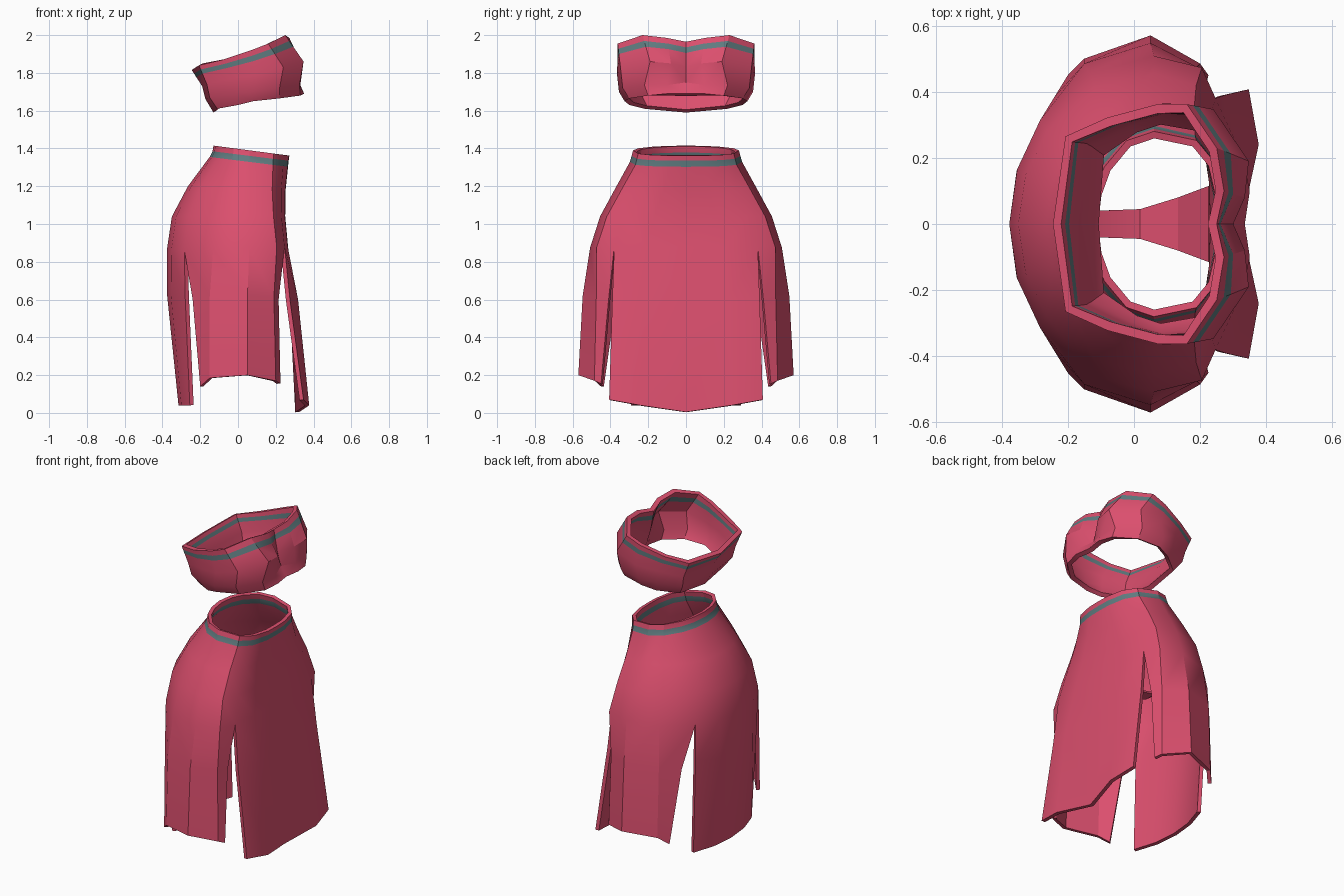
import bpy, bmesh, math

if "Cube" in bpy.data.objects:
    bpy.data.objects.remove(bpy.data.objects["Cube"])


def material(name, rgb):
    m = bpy.data.materials.new(name)
    m.diffuse_color = (*rgb, 1)
    m.use_nodes = True
    m.node_tree.nodes["Principled BSDF"].inputs["Base Color"].default_value = m.diffuse_color
    return m


PINK = material("rose cloth", (0.71, 0.078, 0.155))
TEAL = material("teal trim", (0.115, 0.20, 0.215))


def add_grid(bm, rows, stripe=None):
    """Quads between successive rows of points (rows run top to bottom)."""
    vs = [[bm.verts.new(p) for p in r] for r in rows]
    for j in range(len(rows) - 1):
        for i in range(len(rows[0]) - 1):
            f = bm.faces.new((vs[j][i], vs[j][i + 1], vs[j + 1][i + 1], vs[j + 1][i]))
            f.material_index = 1 if j == stripe else 0


def finish(name, bm, thick, mirror=True):
    """Weld, mirror the half across y = 0, thicken inwards and shade."""
    bmesh.ops.remove_doubles(bm, verts=bm.verts, dist=0.0005)
    me = bpy.data.meshes.new(name)
    bm.to_mesh(me)
    bm.free()
    ob = bpy.data.objects.new(name, me)
    bpy.context.collection.objects.link(ob)
    me.materials.append(PINK)
    me.materials.append(TEAL)
    if mirror:
        m = ob.modifiers.new("Mirror", 'MIRROR')
        m.use_axis = (False, True, False)
        m.merge_threshold = 0.001
    s = ob.modifiers.new("Solidify", 'SOLIDIFY')
    s.thickness = thick
    s.offset = -1
    bpy.ops.object.select_all(action='DESELECT')
    ob.select_set(True)
    bpy.context.view_layer.objects.active = ob
    bpy.ops.object.convert(target='MESH')
    bpy.ops.object.shade_smooth_by_angle(angle=math.radians(28))
    return ob


# ---- Skirt: hip section from half rings (back to front), then slit panels
ANGLES = [0, 19, 38, 64, 90, 120, 146, 170, 180]
BACK, SIDE, FRONT = slice(0, 3), slice(2, 7), slice(6, 9)


def half_ring(zb, zf, xb, xf, ry, n):
    cx, pts = 0.06, []
    for a in ANGLES:
        c, s = math.cos(math.radians(a)), abs(math.sin(math.radians(a)))
        if a == 180:
            s = 0
        if a <= 90:
            x, y = cx + (xb - cx) * abs(c), ry * s
        else:
            x, y = cx + (xf - cx) * abs(c) ** (2 / n), ry * s ** (2 / n)
        t = (x - xb) / (xf - xb)
        pts.append((x, y, zb + (zf - zb) * t))
    return pts


hips = [half_ring(*r) for r in (
    (1.415, 1.362, -0.13, 0.272, 0.280, 2.8),
    (1.385, 1.335, -0.135, 0.268, 0.288, 2.8),
    (1.355, 1.303, -0.15, 0.265, 0.297, 2.8),
    (1.20, 1.18, -0.265, 0.252, 0.375, 3.0),
    (1.04, 1.04, -0.35, 0.250, 0.455, 3.5),
    (0.86, 0.88, -0.377, 0.265, 0.508, 4.0))]

panels = [
    (BACK, [[(-0.375, 0, .62), (-0.355, .16, .62), (-0.28, .305, .62)],
            [(-0.315, 0, .04), (-0.30, .15, .04), (-0.255, .29, .04)]]),
    (SIDE, [[(-0.24, .385, .60), (-0.15, .485, .61), (.05, .547, .62),
             (.19, .475, .61), (.215, .41, .60)],
            [(-0.20, .45, .14), (-0.15, .50, .185), (.05, .57, .20),
             (.20, .485, .17), (.225, .45, .155)]]),
    (FRONT, [[(.275, .39, .60), (.318, .225, .60), (.295, 0, .60)],
             [(.347, .407, .07), (.377, .24, .04), (.325, 0, .005)]]),
]
bm = bmesh.new()
add_grid(bm, hips, stripe=1)
for cols, rows in panels:
    add_grid(bm, [hips[-1][cols]] + rows)
finish("skirt", bm, 0.022)

# ---- Bandeau top: half profiles from back centre to front centre
rim = [(-.245, 0, 1.815), (-.207, .265, 1.84), (-.08, .322, 1.87), (.07, .362, 1.92),
       (.16, .362, 1.955), (.25, .23, 2.0), (.272, .10, 1.985), (.25, 0, 1.965)]
bust = [(-.19, 0, 1.73), (-.165, .26, 1.74), (-.03, .33, 1.77), (.10, .365, 1.79),
        (.24, .347, 1.83), (.347, .19, 1.86), (.335, .08, 1.85), (.275, 0, 1.83)]
under = [(-.172, 0, 1.66), (-.15, .25, 1.67), (-.02, .32, 1.69), (.08, .355, 1.70),
         (.22, .335, 1.72), (.325, .22, 1.735), (.33, .10, 1.735), (.30, 0, 1.75)]
hem = [(-.13, 0, 1.59), (-.11, .22, 1.61), (0, .30, 1.63), (.08, .325, 1.65),
       (.22, .30, 1.665), (.33, .20, 1.68), (.35, .10, 1.69), (.335, 0, 1.69)]


def between(a, b, t):
    return [tuple(u + (v - u) * t for u, v in zip(p, q)) for p, q in zip(a, b)]


bm = bmesh.new()
add_grid(bm, [rim, between(rim, bust, .22), between(rim, bust, .44), bust, under, hem], stripe=1)
finish("bandeau_top", bm, 0.028)

# ---- Narrow strip passing between the legs inside the skirt
bm = bmesh.new()
path = [(-.33, .06, 1.04), (-.12, .04, .88), (.02, .045, .85), (.14, .08, .90), (.235, .115, 1.02)]
add_grid(bm, [[(x, w, z) for x, w, z in path], [(x, -w, z) for x, w, z in path]])
finish("inner_strip", bm, 0.012, mirror=False)
